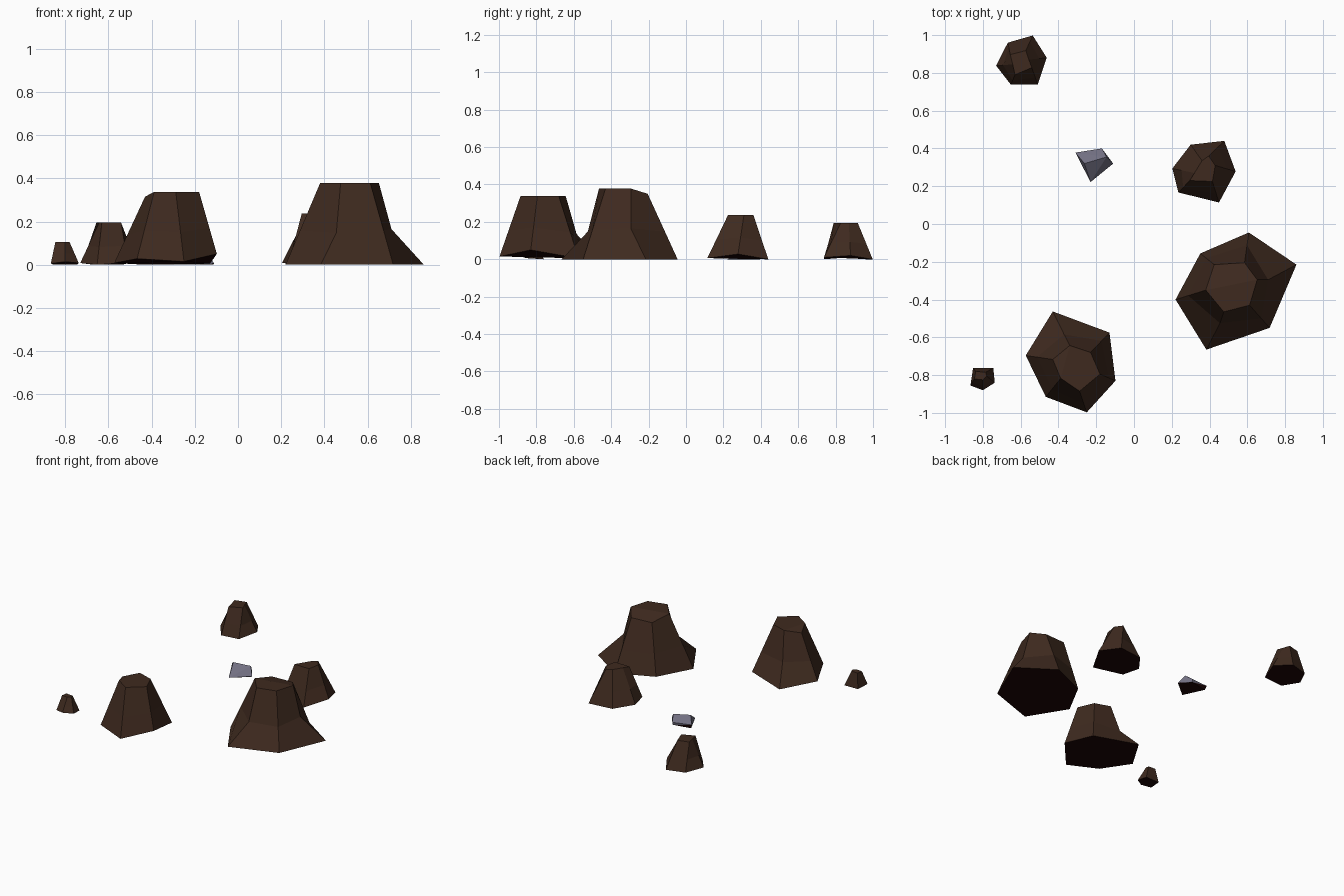
import bpy, bmesh
from mathutils import Vector

if "Cube" in bpy.data.objects:
    bpy.data.objects.remove(bpy.data.objects["Cube"])


def material(name, rgb):
    m = bpy.data.materials.new(name)
    m.diffuse_color = (*rgb, 1)
    m.use_nodes = True
    m.node_tree.nodes["Principled BSDF"].inputs["Base Color"].default_value = m.diffuse_color
    return m


BROWN = material("dark_brown_rock", (0.049, 0.023, 0.0135))
GREY = material("grey_crystal", (0.165, 0.158, 0.22))
BLACK = material("black_underside", (0.012, 0.0015, 0.0015))


def finish(name, bm, mat):
    bmesh.ops.recalc_face_normals(bm, faces=bm.faces)
    bm.normal_update()
    for f in bm.faces:  # faces looking down are the near-black underside
        f.material_index = 1 if f.normal.z < -0.3 else 0
    mesh = bpy.data.meshes.new(name)
    bm.to_mesh(mesh)
    bm.free()
    mesh.materials.append(mat)
    mesh.materials.append(BLACK)
    ob = bpy.data.objects.new(name, mesh)
    bpy.context.collection.objects.link(ob)


def rock(name, height, base, top, lift={}, drop={}, mids={}, fold=None):
    """Loft base to top outline; lift/drop adjust corners, mids dent edges, fold creases the top."""
    bm = bmesh.new()
    lo = [Vector((x, y, lift.get(i, 0))) for i, (x, y) in enumerate(base)]
    hi = [Vector((x, y, height - drop.get(i, 0))) for i, (x, y) in enumerate(top)]
    mid = [Vector(mids[i]) if i in mids else a.lerp(b, 0.42)
           for i, (a, b) in enumerate(zip(lo, hi))]
    rings = [[bm.verts.new(p) for p in ring] for ring in (lo, mid, hi)]
    n = len(base)
    for a, b in zip(rings, rings[1:]):
        for i in range(n):
            j = (i + 1) % n
            bm.faces.new((a[i], a[j], b[j], b[i]))
    bm.faces.new(rings[0])
    cap = bm.faces.new(rings[-1])
    if fold:
        bmesh.utils.face_split(cap, rings[-1][fold[0]], rings[-1][fold[1]])
    finish(name, bm, BROWN)


# tall flared rock, right
rock("large_rock_right", 0.378,
     [(.608, -.045), (.86, -.215), (.718, -.55), (.383, -.665), (.22, -.4), (.351, -.156)],
     [(.585, -.205), (.652, -.295), (.612, -.43), (.475, -.465), (.38, -.35), (.425, -.215)],
     drop={0: .028, 5: .026},
     mids={1: (.71, -.295, .165), 3: (.455, -.525, .148)}, fold=(1, 4))

# tall rock, front left
rock("large_rock_left", 0.337,
     [(-.43, -.463), (-.13, -.575), (-.098, -.83), (-.25, -.997), (-.467, -.915), (-.573, -.696)],
     [(-.34, -.643), (-.23, -.68), (-.18, -.795), (-.288, -.885), (-.388, -.817), (-.43, -.717)],
     lift={1: .005, 2: .05, 3: .015, 4: .028, 5: .008}, drop={5: .022},
     mids={0: (-.37, -.585, .135)}, fold=(4, 0))

# medium rock, right
rock("medium_rock_right", 0.237,
     [(.30, .42), (.478, .44), (.538, .278), (.45, .114), (.235, .167), (.203, .294)],
     [(.36, .335), (.395, .36), (.43, .31), (.415, .225), (.295, .23), (.32, .27)],
     lift={2: .028, 3: .006, 4: .008, 5: .008})

# medium rock, back left
rock("medium_rock_back", 0.195,
     [(-.668, .96), (-.536, .998), (-.462, .88), (-.51, .738), (-.652, .738), (-.73, .838)],
     [(-.655, .897), (-.573, .918), (-.557, .87), (-.541, .828), (-.63, .79), (-.642, .845)],
     lift={2: .02, 3: .01, 5: .008})

# pebble, far left
rock("small_rock", 0.106,
     [(-.852, -.763), (-.745, -.762), (-.737, -.84), (-.8, -.88), (-.866, -.855)],
     [(-.838, -.78), (-.785, -.785), (-.78, -.805), (-.80, -.825), (-.845, -.82)],
     lift={2: .008, 3: .014, 4: .006})

# low crystal shard with a ridge
bm = bmesh.new()
for p in [(-.31, .378, .03), (-.30, .37, 0), (-.17, .40, .02), (-.17, .395, 0),
          (-.11, .32, .005), (-.115, .32, 0), (-.23, .222, 0), (-.262, .32, .068), (-.145, .355, .058)]:
    bm.verts.new(p)
bmesh.ops.convex_hull(bm, input=bm.verts[:])
finish("crystal_shard", bm, GREY)
